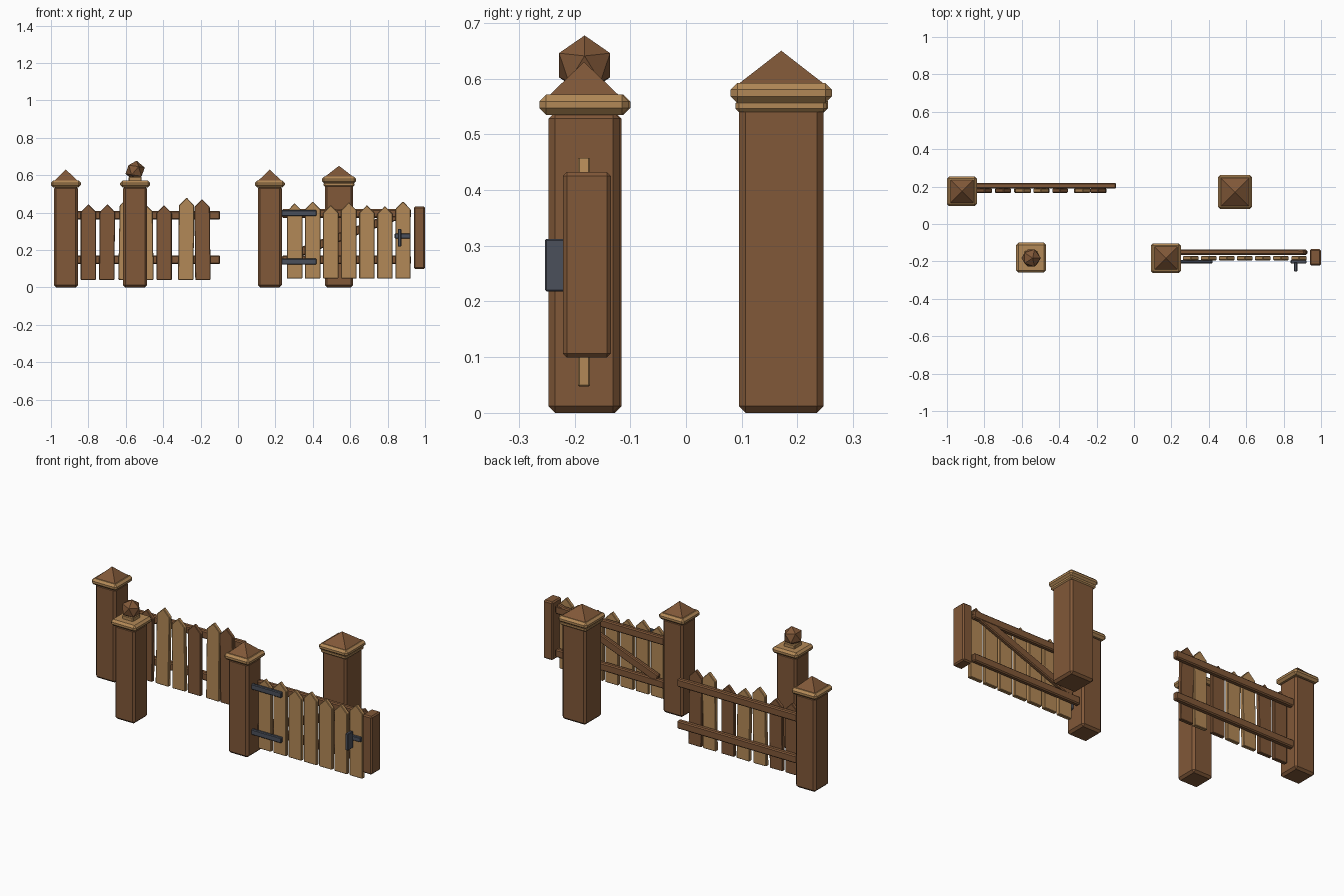
import bpy, bmesh, math
from mathutils import Matrix, Vector

cube = bpy.data.objects.get("Cube")
if cube:
    bpy.data.objects.remove(cube, do_unlink=True)


def material(name, rgb):
    m = bpy.data.materials.new(name)
    m.use_nodes = True
    m.diffuse_color = (*rgb, 1)
    m.node_tree.nodes["Principled BSDF"].inputs["Base Color"].default_value = (*rgb, 1)
    return m


BROWN = material("brown wood", (0.22, 0.098, 0.04))
TAN = material("tan wood", (0.45, 0.25, 0.095))
IRON = material("dark iron", (0.07, 0.08, 0.105))


def finish(name, bm, mat, bevel=0.0):
    """Chamfer the edges and turn the bmesh into an object."""
    if bevel:
        bmesh.ops.bevel(bm, geom=bm.edges[:], offset=bevel, segments=1, affect='EDGES')
    bmesh.ops.recalc_face_normals(bm, faces=bm.faces[:])
    me = bpy.data.meshes.new(name)
    bm.to_mesh(me)
    bm.free()
    me.materials.append(mat)
    ob = bpy.data.objects.new(name, me)
    bpy.context.collection.objects.link(ob)
    return ob


def box(name, center, size, mat, bevel=0.005, turn=0.0):
    bm = bmesh.new()
    bmesh.ops.create_cube(bm, size=1)
    bmesh.ops.scale(bm, vec=size, verts=bm.verts)
    if bevel:
        bmesh.ops.bevel(bm, geom=bm.edges[:], offset=bevel, segments=1, affect='EDGES')
    move = Matrix.Translation(center) @ Matrix.Rotation(turn, 4, 'Y')
    bmesh.ops.transform(bm, matrix=move, verts=bm.verts)
    return finish(name, bm, mat)


def slab(name, x, y, width, bottom, top, mat, bevel=0.012):
    """Square block standing between two heights."""
    return box(name, (x, y, (bottom + top) / 2), (width, width, top - bottom), mat, bevel)


def pyramid(name, x, y, width, bottom, top):
    bm = bmesh.new()
    turn = Matrix.Rotation(math.pi / 4, 4, 'Z')
    place = Matrix.Translation((x, y, (bottom + top) / 2))
    bmesh.ops.create_cone(bm, cap_ends=True, segments=4, radius1=width / math.sqrt(2),
                          radius2=0, depth=top - bottom, matrix=place @ turn)
    return finish(name, bm, BROWN)


def picket(name, x, y, top, bottom, mat, lean=0.0):
    """Pointed board, front face at y minus half its thickness."""
    w, shoulder, thick = 0.041, top - 0.042, 0.022
    profile = [(-w, bottom), (w, bottom), (w, shoulder), (0, top), (-w, shoulder)]
    bm = bmesh.new()
    face = bm.faces.new([bm.verts.new((px, -thick / 2, pz)) for px, pz in profile])
    out = bmesh.ops.extrude_face_region(bm, geom=[face])
    moved = [v for v in out["geom"] if isinstance(v, bmesh.types.BMVert)]
    bmesh.ops.translate(bm, vec=(0, thick, 0), verts=moved)
    pivot = Vector((0, 0, (top + bottom) / 2))
    tilt = Matrix.Translation(pivot) @ Matrix.Rotation(lean, 4, 'Y') @ Matrix.Translation(-pivot)
    bmesh.ops.transform(bm, matrix=Matrix.Translation((x, y, 0)) @ tilt, verts=bm.verts)
    return finish(name, bm, mat, 0.003)


# Small posts with caps
for name, x, y in (("fence_post", -0.92, 0.175),
                   ("ball_post", -0.55, -0.18),
                   ("gate_post", 0.17, -0.183)):
    slab(name, x, y, 0.128, 0, 0.54, BROWN)
    slab(name + "_cap", x, y, 0.16, 0.535, 0.571, TAN)
    if name != "ball_post":
        pyramid(name + "_roof", x, y, 0.125, 0.57, 0.63)

# Faceted finial
slab("finial_neck", -0.55, -0.18, 0.07, 0.565, 0.592, TAN, 0.004)
bm = bmesh.new()
bmesh.ops.create_icosphere(bm, subdivisions=1, radius=0.054)
bmesh.ops.transform(bm, verts=bm.verts, matrix=Matrix.Translation((-0.55, -0.182, 0.624))
                    @ Matrix.Rotation(0.15, 4, 'Y'))
finish("finial_ball", bm, BROWN)

# Large post
slab("large_post", 0.54, 0.171, 0.152, 0, 0.56, BROWN)
slab("large_post_collar", 0.54, 0.171, 0.164, 0.54, 0.562, TAN, 0.006)
slab("large_post_cap", 0.54, 0.171, 0.182, 0.556, 0.592, TAN)
pyramid("large_post_roof", 0.54, 0.171, 0.152, 0.591, 0.65)

# Fence panel
for label, z in (("upper", 0.386), ("lower", 0.147)):
    box("fence_rail_" + label, (-0.485, 0.204, z), (0.78, 0.03, 0.046), BROWN, 0.006)
boards = [(-0.80, 0.445, BROWN, 0.0), (-0.70, 0.445, BROWN, 0.01), (-0.595, 0.48, TAN, 0.02),
          (-0.495, 0.447, TAN, -0.015), (-0.395, 0.44, BROWN, 0.0),
          (-0.277, 0.48, TAN, 0.012), (-0.19, 0.472, BROWN, -0.012)]
for i, (x, top, mat, lean) in enumerate(boards):
    picket(f"fence_picket_{i + 1}", x, 0.178, top, 0.04, mat, lean)

# Gate panel
for label, z in (("upper", 0.395), ("lower", 0.147)):
    box("gate_rail_" + label, (0.58, -0.151, z), (0.69, 0.028, 0.046), BROWN, 0.006)
start, end = Vector((0.28, 0.17)), Vector((0.92, 0.41))
mid, span = (start + end) / 2, end - start
box("gate_brace", (mid.x, -0.151, mid.y), (span.length, 0.024, 0.046), BROWN, 0.005,
    -math.atan2(span.y, span.x))
for i, top in enumerate((0.45, 0.46, 0.44, 0.455, 0.44, 0.435, 0.46)):
    picket(f"gate_picket_{i + 1}", 0.303 + i * 0.0965, -0.183, top, 0.047, TAN)
box("gate_end_stile", (0.97, -0.178, 0.266), (0.06, 0.086, 0.333), BROWN, 0.007)

# Ironwork
for label, z in (("upper", 0.397), ("lower", 0.138)):
    box("hinge_" + label, (0.325, -0.202, z), (0.19, 0.018, 0.032), IRON, 0.004)
box("latch_bar", (0.88, -0.202, 0.275), (0.084, 0.018, 0.026), IRON, 0.003)
box("latch_handle", (0.864, -0.229, 0.265), (0.018, 0.048, 0.095), IRON, 0.003)
